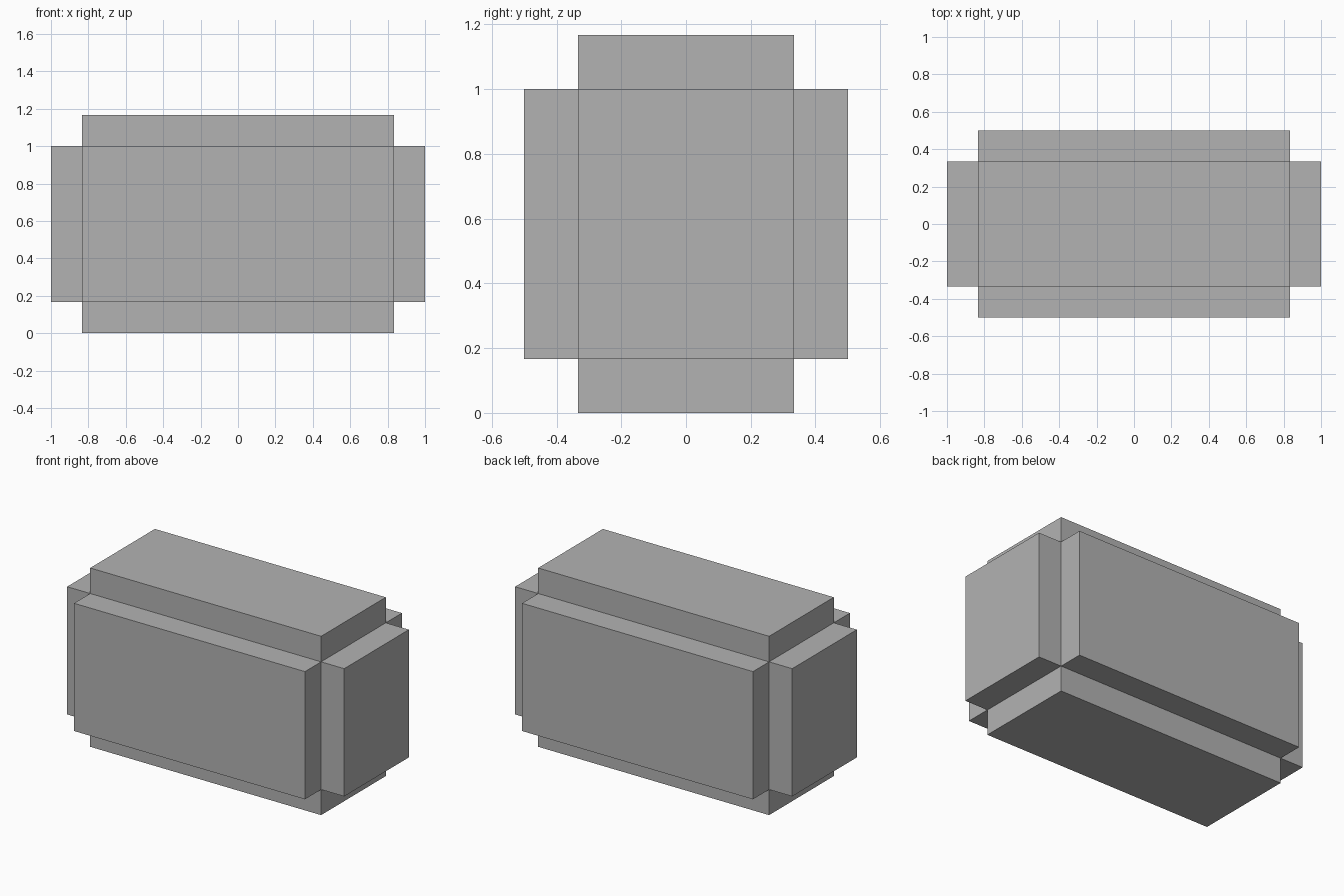
import bpy
import bmesh
from mathutils import Vector

old = bpy.data.objects.get("Cube")
if old:
    bpy.data.objects.remove(old, do_unlink=True)

# Single flat grey
grey = bpy.data.materials.new("plain grey")
grey.use_nodes = True
colour = (0.45, 0.45, 0.45, 1)
grey.diffuse_color = colour
grey.node_tree.nodes["Principled BSDF"].inputs["Base Color"].default_value = colour

STEP = 1 / 6                        # how far every panel stands out
CORE = Vector((10, 4, 5)) * STEP    # inner block size
CENTRE = Vector((0, 0, 3.5 * STEP))

# Inner block
bm = bmesh.new()
bmesh.ops.create_cube(bm, size=1)
bmesh.ops.scale(bm, vec=CORE, verts=bm.verts)
bmesh.ops.translate(bm, vec=CENTRE, verts=bm.verts)
bm.normal_update()

# Raise each of the six sides straight out into a panel
for face in list(bm.faces):
    offset = face.normal * STEP
    raised = bmesh.ops.extrude_discrete_faces(bm, faces=[face])["faces"][0]
    bmesh.ops.translate(bm, vec=offset, verts=raised.verts)

bmesh.ops.recalc_face_normals(bm, faces=bm.faces)
mesh = bpy.data.meshes.new("panelled_block")
bm.to_mesh(mesh)
bm.free()
mesh.materials.append(grey)
block = bpy.data.objects.new("panelled_block", mesh)
bpy.context.collection.objects.link(block)
